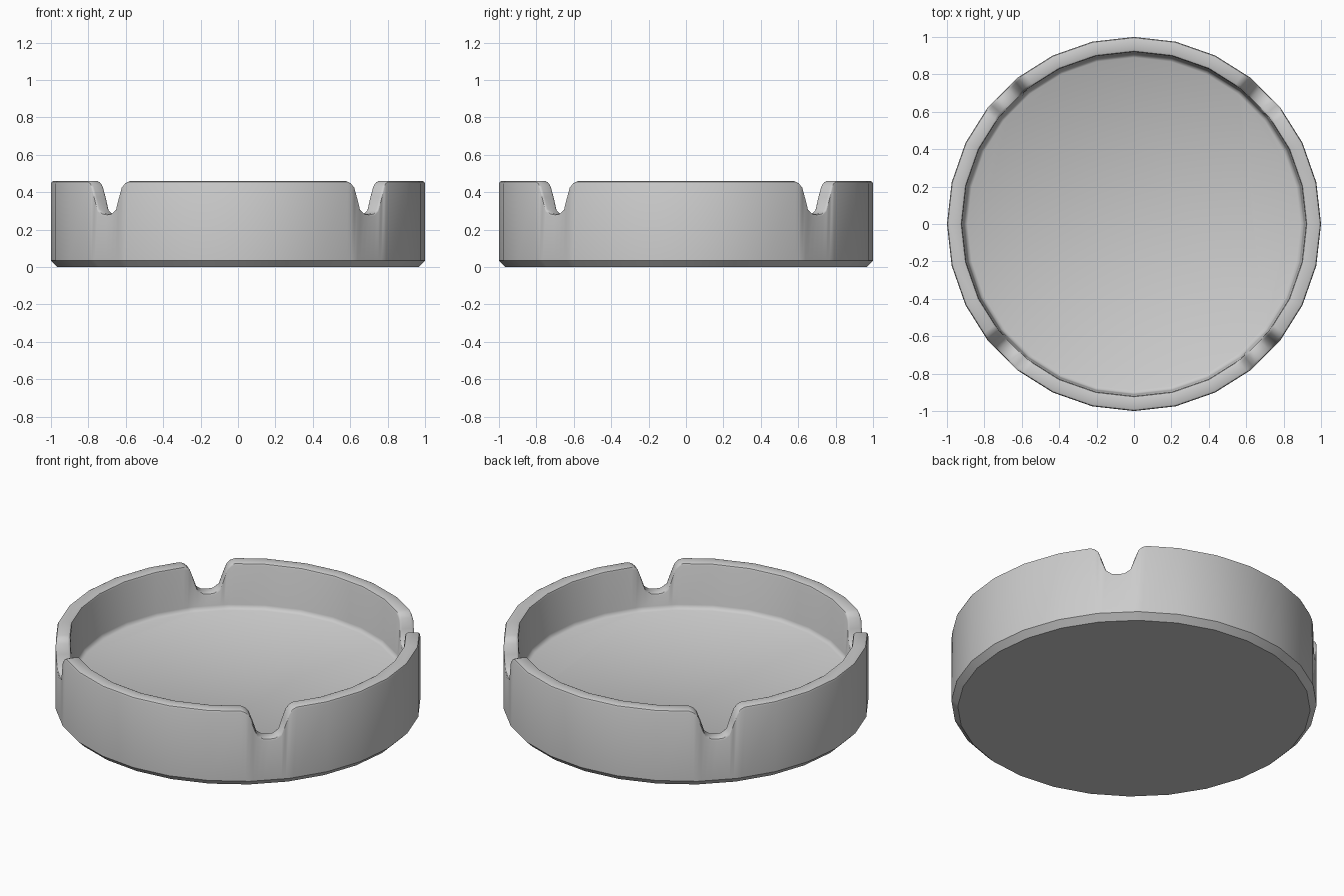
import bpy, bmesh
from math import radians, degrees, cos, sin, pi

if "Cube" in bpy.data.objects:
    bpy.data.objects.remove(bpy.data.objects["Cube"])

SIDES = 28
STEP = 360 / SIDES
RIM = 0.46

# Notch outline: angle from notch centre (degrees) -> rim height
NOTCH = [(0, 0.283), (2, 0.287), (3.9, 0.31), (5.2, 0.375), (STEP / 2, 0.43), (7.6, 0.45), (9, RIM)]


def facet_scale(deg):
    """Keeps extra columns on the flat sides of the 28-gon."""
    off = (deg % STEP) - STEP / 2
    return cos(radians(STEP / 2)) / cos(radians(off))


def section(top):
    """Wall cross-section (radius, height) from underside over the rim to the floor."""
    c = 0.014
    return [(0.965, 0), (1, 0.035), (1, top - c), (0.996, top - c * 0.3), (1 - c, top),
            (0.92 + c, top), (0.924, top - c * 0.3), (0.92, top - c),
            (0.91, 0.215), (0.905, 0.2), (0.89, 0.19)]


# Columns around the wall: polygon corners plus the notch columns
columns = {round(i * STEP, 4): RIM for i in range(SIDES)}
for centre in (45, 135, 225, 315):
    for a, z in NOTCH:
        for s in (-1, 1):
            columns[round(centre + s * a, 4)] = z

bm = bmesh.new()
rings = []
for deg, top in sorted(columns.items()):
    t, k = radians(deg), facet_scale(deg)
    rings.append([bm.verts.new((r * k * cos(t), r * k * sin(t), z)) for r, z in section(top)])

# Skin between neighbouring columns
for i, a in enumerate(rings):
    b = rings[(i + 1) % len(rings)]
    for j in range(len(a) - 1):
        bm.faces.new((a[j], b[j], b[j + 1], a[j + 1]))

# Underside and dish floor
bm.faces.new([r[0] for r in reversed(rings)])
bm.faces.new([r[-1] for r in rings])
bmesh.ops.remove_doubles(bm, verts=bm.verts, dist=1e-4)
bmesh.ops.recalc_face_normals(bm, faces=bm.faces)

mesh = bpy.data.meshes.new("ashtray_bowl")
bm.to_mesh(mesh)
bm.free()
bowl = bpy.data.objects.new("ashtray_bowl", mesh)
bpy.context.collection.objects.link(bowl)
bpy.context.view_layer.objects.active = bowl
bowl.select_set(True)
bpy.ops.object.shade_smooth_by_angle(angle=radians(42))
